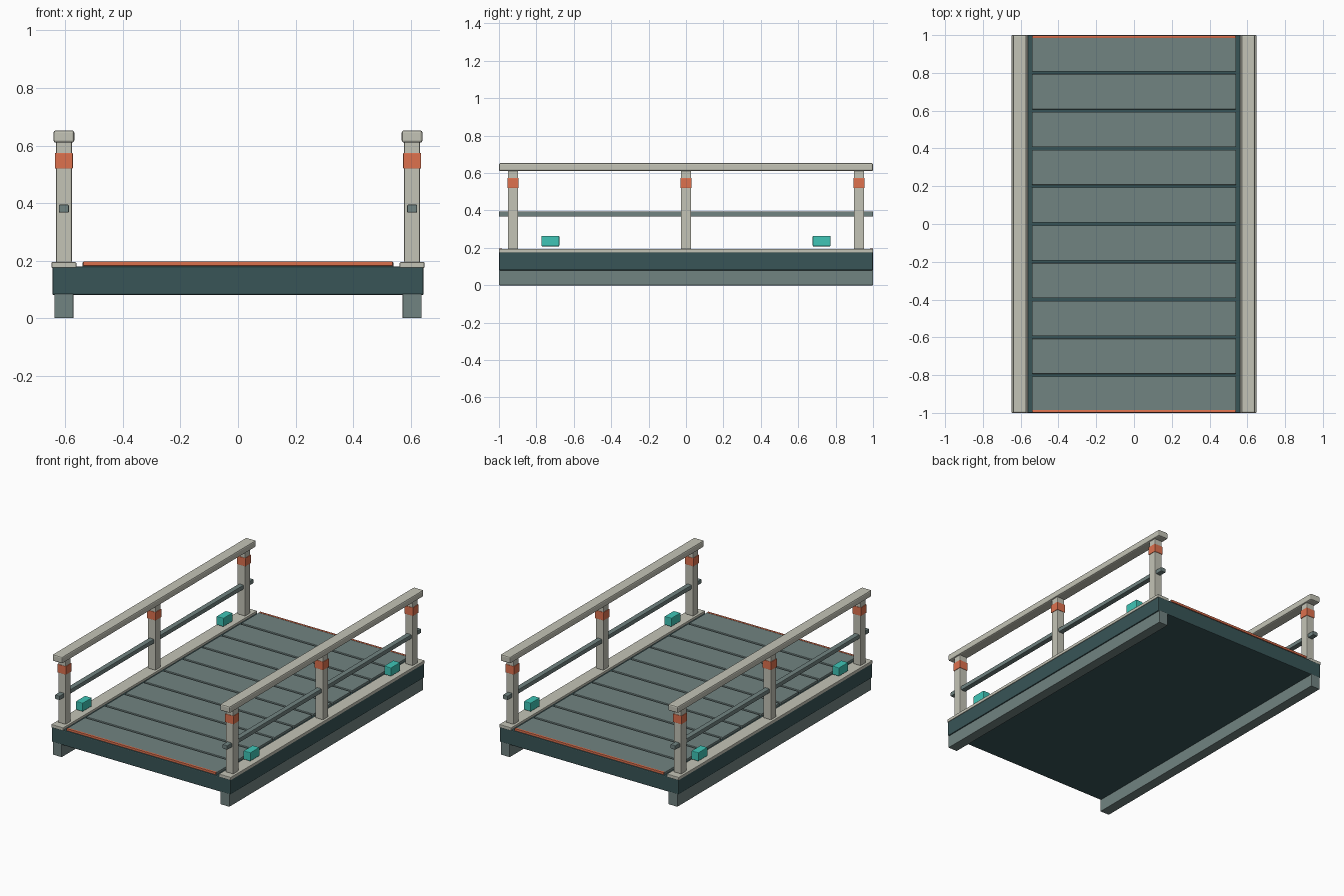
import bpy

if "Cube" in bpy.data.objects:
    bpy.data.objects.remove(bpy.data.objects["Cube"])

def material(name, rgb):
    m = bpy.data.materials.new(name)
    m.diffuse_color = (*rgb, 1)
    m.use_nodes = True
    m.node_tree.nodes["Principled BSDF"].inputs["Base Color"].default_value = m.diffuse_color
    return m

DARK = material("dark_slate", (0.04, 0.09, 0.095))
GREY = material("grey_slate", (0.165, 0.227, 0.22))
CREAM = material("cream", (0.55, 0.55, 0.47))
ORANGE = material("orange", (0.73, 0.165, 0.076))
TEAL = material("teal", (0.05, 0.56, 0.47))

def box(name, x, y, z, mat, bevel=0.0):
    """Box from (min, max) ranges on each axis, with an optional chamfer."""
    bpy.ops.mesh.primitive_cube_add(size=1, location=[(a + b) / 2 for a, b in (x, y, z)])
    ob = bpy.context.object
    ob.name = name
    ob.scale = [b - a for a, b in (x, y, z)]
    bpy.ops.object.transform_apply(location=False, rotation=False, scale=True)
    ob.data.materials.append(mat)
    if bevel:
        mod = ob.modifiers.new("chamfer", 'BEVEL')
        mod.width = bevel
        mod.segments = 2
    return ob

def around(c, size):
    return (c - size / 2, c + size / 2)

FULL = (-1, 1)

# Deck body
box("deck_body", (-0.645, 0.645), FULL, (0.08, 0.18), DARK, 0.006)

# Cross planks
for i in range(10):
    box(f"plank_{i + 1}", (-0.54, 0.54), around(-0.9 + 0.2 * i, 0.186), (0.175, 0.195), GREY, 0.003)

# Orange warning strips at both ends
for name, s in (("front", -1), ("back", 1)):
    box(f"{name}_end_strip", (-0.538, 0.538), around(s * 0.992, 0.014), (0.182, 0.197), ORANGE, 0.002)

for side, s in (("left", -1), ("right", 1)):
    xc = s * 0.605
    # Ground beam and cream kerb
    box(f"{side}_ground_beam", around(xc, 0.066), FULL, (0, 0.085), GREY, 0.002)
    box(f"{side}_kerb", around(xc, 0.086), FULL, (0.175, 0.195), CREAM, 0.003)

    # Posts with orange bands
    for where, y in (("front", -0.925), ("middle", 0), ("back", 0.925)):
        box(f"{side}_{where}_post", around(xc, 0.055), around(y, 0.055), (0.193, 0.615), CREAM, 0.004)
        box(f"{side}_{where}_band", around(xc, 0.062), around(y, 0.06), (0.52, 0.574), ORANGE, 0.002)

    # Handrail and middle rail
    box(f"{side}_handrail", around(xc, 0.072), FULL, (0.61, 0.653), CREAM, 0.008)
    box(f"{side}_middle_rail", around(xc, 0.035), FULL, (0.367, 0.395), GREY, 0.004)

    # Teal marker lamps
    for where, y in (("front", -0.725), ("back", 0.725)):
        box(f"{side}_{where}_lamp", around(xc, 0.05), around(y, 0.095), (0.208, 0.264), TEAL, 0.004)
